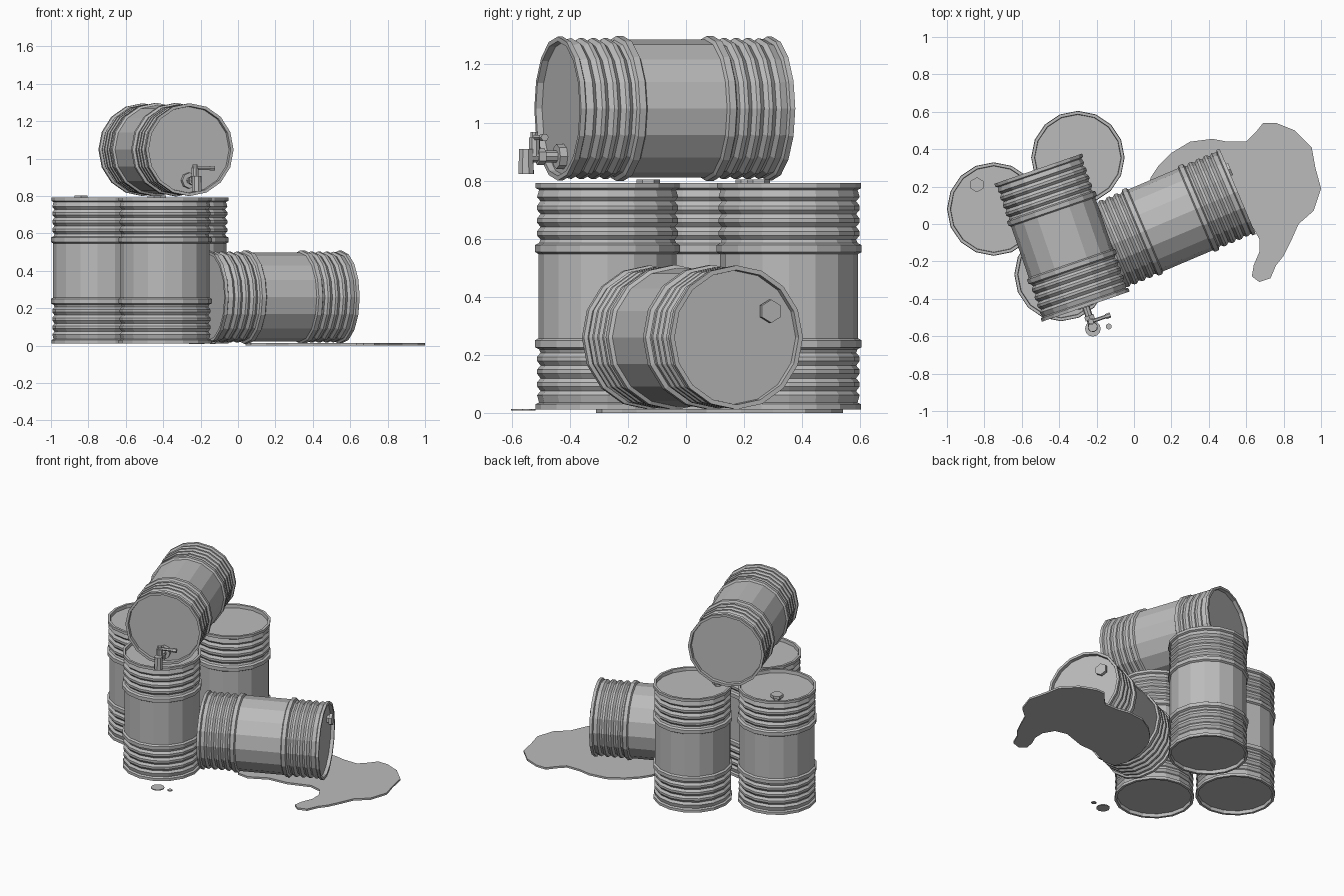
import bpy, bmesh, math
from mathutils import Matrix, Vector

if "Cube" in bpy.data.objects:
    bpy.data.objects.remove(bpy.data.objects["Cube"])

def material(name, c):
    m = bpy.data.materials.new(name)
    m.diffuse_color = (c, c, c, 1)
    m.use_nodes = True
    m.node_tree.nodes["Principled BSDF"].inputs["Base Color"].default_value = m.diffuse_color
    return m

GREY = material("grey_steel", 0.5)
SIDES = 16
H = 0.39  # half height of a drum

def finish(name, bm, mat=GREY):
    bmesh.ops.recalc_face_normals(bm, faces=bm.faces)
    me = bpy.data.meshes.new(name)
    bm.to_mesh(me)
    bm.free()
    me.materials.append(mat)
    ob = bpy.data.objects.new(name, me)
    bpy.context.collection.objects.link(ob)
    return ob

def drum(name, M):
    # half profile (distance from middle, radius): body, hoop, four ribs, rim, recess
    half = [(0.145, 0.238), (0.152, 0.25), (0.176, 0.25), (0.183, 0.236)]
    for i in range(4):
        d = 0.195 + i * 0.044
        half += [(d, 0.231), (d + 0.014, 0.243), (d + 0.028, 0.243)]
    half = half[:-1] + [(0.366, 0.236), (0.372, 0.248), (H, 0.248), (H, 0.232), (0.368, 0.23)]
    prof = [(-d, r) for d, r in reversed(half)] + half
    bm = bmesh.new()
    rings = []
    for z, r in prof:
        rings.append([bm.verts.new(M @ Vector((r * math.cos(a), r * math.sin(a), z)))
                      for a in (2 * math.pi * k / SIDES for k in range(SIDES))])
    for a, b in zip(rings, rings[1:]):
        for k in range(SIDES):
            n = (k + 1) % SIDES
            bm.faces.new((a[k], a[n], b[n], b[k]))
    bm.faces.new(rings[0])
    bm.faces.new(rings[-1])
    finish(name, bm)

def rod(bm, p, q, r, n, r2=None):
    p, q = Vector(p), Vector(q)
    d = q - p
    M = Matrix.Translation((p + q) / 2) @ d.to_track_quat('Z', 'Y').to_matrix().to_4x4()
    bmesh.ops.create_cone(bm, cap_ends=True, segments=n, radius1=r,
                          radius2=r if r2 is None else r2, depth=d.length, matrix=M)

def bung(name, M, x, y):
    # narrow neck with a hexagonal cap
    bm = bmesh.new()
    rod(bm, (x, y, 0.36), (x, y, 0.385), 0.026, 6)
    rod(bm, (x, y, 0.382), (x, y, 0.402), 0.04, 6)
    bm.transform(M)
    finish(name, bm)

def lying(x, y, z, deg):
    # local z along the drum axis, local y up
    a = math.radians(deg)
    c, s = math.cos(a), math.sin(a)
    R = Matrix(((-s, 0, c), (c, 0, s), (0, 1, 0)))
    return Matrix.Translation((x, y, z)) @ R.to_4x4()

# standing drums with their bungs
for name, x, y, bx, by in (("left", -0.75, 0.08, -0.09, 0.13),
                           ("back", -0.30, 0.355, -0.12, -0.105),
                           ("front", -0.39, -0.27, -0.06, 0.14)):
    M = Matrix.Translation((x, y, 0.012 + H))
    drum(name + "_standing_drum", M)
    bung(name + "_bung", M, bx, by)

# fallen drum on the ground
M = lying(0.195, 0.022, 0.26, 23)
drum("fallen_drum", M)
bung("fallen_drum_bung", M, 0.125, 0.09)

# drum lying on top
T = lying(-0.385, -0.073, 1.048, -71)
drum("top_drum", T)

# tap on the front end of the top drum
y = -0.165
bm = bmesh.new()
rod(bm, (0, y, 0.36), (0, y, 0.395), 0.043, 8)             # flange
rod(bm, (0, y, 0.39), (0, y, 0.50), 0.02, 8)               # pipe
rod(bm, (0, y, 0.44), (0, y, 0.465), 0.03, 6)              # nut
rod(bm, (0, y - 0.06, 0.505), (0, y + 0.025, 0.505), 0.028, 8, 0.026)  # spout
rod(bm, (0, y, 0.475), (0, y + 0.065, 0.475), 0.02, 8)     # valve stem
rod(bm, (0, y + 0.055, 0.475), (0, y + 0.085, 0.475), 0.014, 8)
rod(bm, (-0.015, y + 0.066, 0.475), (0.09, y + 0.066, 0.475), 0.01, 6)  # lever
rod(bm, (0.085, y + 0.066, 0.475), (0.11, y + 0.066, 0.475), 0.014, 6)
bm.transform(T)
finish("tap", bm)

def slab(name, pts, z0, z1):
    bm = bmesh.new()
    f = bm.faces.new([bm.verts.new((px, py, z0)) for px, py in pts])
    ext = bmesh.ops.extrude_face_region(bm, geom=[f])["geom"]
    # keep a closed underside
    low = [v for v in bm.verts if v not in ext]
    for v in ext:
        if isinstance(v, bmesh.types.BMVert):
            v.co.z = z1
    if f not in bm.faces[:]:
        bm.faces.new(low)
    finish(name, bm)

# spilled puddle
slab("puddle", [
    (0.04, -0.02), (0.05, 0.12), (0.09, 0.25), (0.13, 0.31), (0.20, 0.38), (0.30, 0.44),
    (0.42, 0.455), (0.50, 0.44), (0.60, 0.44), (0.65, 0.49), (0.69, 0.54), (0.76, 0.54),
    (0.86, 0.50), (0.95, 0.41), (0.97, 0.30), (1.0, 0.19), (0.96, 0.07), (0.88, 0.0),
    (0.84, -0.09), (0.80, -0.17), (0.76, -0.22), (0.73, -0.29), (0.67, -0.31), (0.63, -0.28),
    (0.64, -0.22), (0.67, -0.15), (0.67, -0.08), (0.63, -0.01), (0.55, 0.01), (0.40, -0.04),
    (0.27, -0.05), (0.15, -0.11), (0.07, -0.10)], 0.0, 0.013)

# drips below the tap
for i, (x, y, r) in enumerate(((-0.22, -0.56, 0.042), (-0.135, -0.548, 0.016))):
    slab("drip_%d" % i, [(x + r * math.cos(k * math.pi / 6), y + r * math.sin(k * math.pi / 6))
                         for k in range(12)], 0.008, 0.013)
